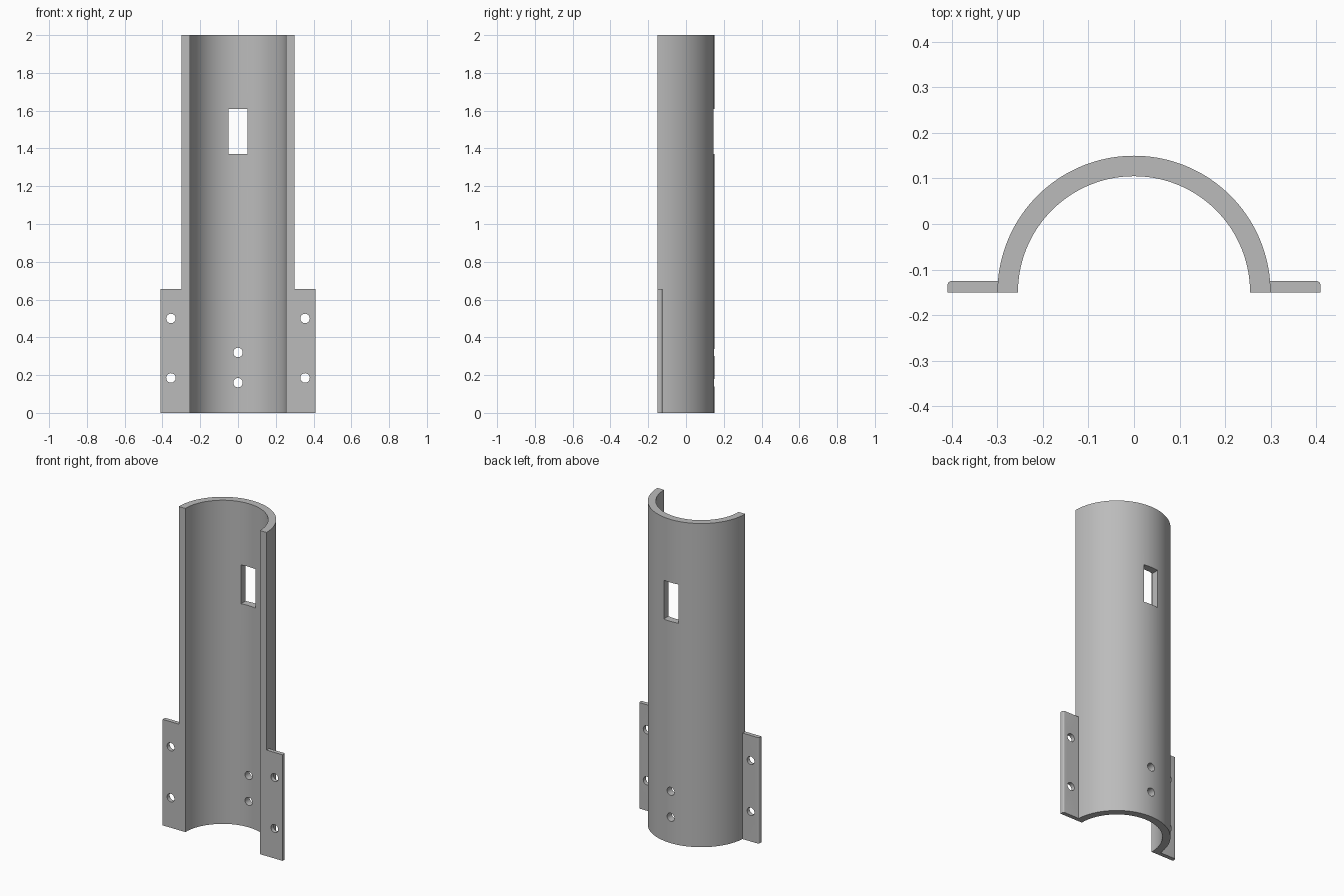
import bpy
import bmesh
import math
from mathutils import Matrix

cube = bpy.data.objects.get("Cube")
if cube:
    bpy.data.objects.remove(cube, do_unlink=True)

AXIS_Y = -0.15            # centre line of the half tube
OUTER, INNER = 0.30, 0.255
HEIGHT, FLANGE_HEIGHT = 2.0, 0.655
HOLE_RADIUS = 0.025

grey = bpy.data.materials.new("plain grey")
grey.use_nodes = True
colour = (0.5, 0.5, 0.5, 1)
grey.diffuse_color = colour
grey.node_tree.nodes["Principled BSDF"].inputs["Base Color"].default_value = colour


def new_object(name, bm):
    bmesh.ops.recalc_face_normals(bm, faces=bm.faces)
    mesh = bpy.data.meshes.new(name)
    bm.to_mesh(mesh)
    bm.free()
    mesh.materials.append(grey)
    obj = bpy.data.objects.new(name, mesh)
    bpy.context.collection.objects.link(obj)
    return obj


def extrude_outline(name, outline, height):
    bm = bmesh.new()
    face = bm.faces.new([bm.verts.new((x, y, 0)) for x, y in outline])
    top = bmesh.ops.extrude_face_region(bm, geom=[face], use_keep_orig=True)
    verts = [v for v in top["geom"] if isinstance(v, bmesh.types.BMVert)]
    bmesh.ops.translate(bm, verts=verts, vec=(0, 0, height))
    return new_object(name, bm)


def arc(cx, cy, radius, start, end, steps):
    angles = [math.radians(start + (end - start) * i / steps) for i in range(steps + 1)]
    return [(cx + radius * math.cos(a), cy + radius * math.sin(a)) for a in angles]


def cutter(holes, window=None):
    """Round pins along y at each (x, z), and an optional box."""
    bm = bmesh.new()
    for x, z in holes:
        place = Matrix.Translation((x, 0, z)) @ Matrix.Rotation(math.pi / 2, 4, "X")
        bmesh.ops.create_cone(bm, cap_ends=True, segments=32, radius1=HOLE_RADIUS,
                              radius2=HOLE_RADIUS, depth=0.6, matrix=place)
    if window:
        width, low, high = window
        place = Matrix.Translation((0, 0, (low + high) / 2)) @ Matrix.Diagonal(
            (width, 0.6, high - low, 1))
        bmesh.ops.create_cube(bm, size=1, matrix=place)
    return new_object("cutter", bm)


def cut(obj, tool):
    mod = obj.modifiers.new("holes", "BOOLEAN")
    mod.operation, mod.solver, mod.object = "DIFFERENCE", "EXACT", tool
    bpy.ops.object.select_all(action="DESELECT")
    obj.select_set(True)
    bpy.context.view_layer.objects.active = obj
    bpy.ops.object.modifier_apply(modifier=mod.name)
    bpy.data.objects.remove(tool, do_unlink=True)
    bpy.ops.object.shade_smooth_by_angle(angle=math.radians(30))


# Half tube with a window and two screw holes in its back
shell = extrude_outline(
    "half_tube",
    arc(0, AXIS_Y, OUTER, 0, 180, 96) + arc(0, AXIS_Y, INNER, 180, 0, 96),
    HEIGHT)
cut(shell, cutter([(0, 0.16), (0, 0.32)], window=(0.1, 1.37, 1.61)))

# Mounting flanges with a rounded outer back edge
EDGE, THICK, ROUND = 0.41, 0.025, 0.01
back = AXIS_Y + THICK
for name, side in (("left_flange", 1), ("right_flange", -1)):
    outline = [(OUTER, AXIS_Y), (EDGE, AXIS_Y)]
    outline += arc(EDGE - ROUND, back - ROUND, ROUND, 0, 90, 6)
    outline += [(math.sqrt(OUTER ** 2 - THICK ** 2), back)]
    flange = extrude_outline(name, [(side * x, y) for x, y in outline], FLANGE_HEIGHT)
    cut(flange, cutter([(side * 0.355, z) for z in (0.185, 0.5)]))
